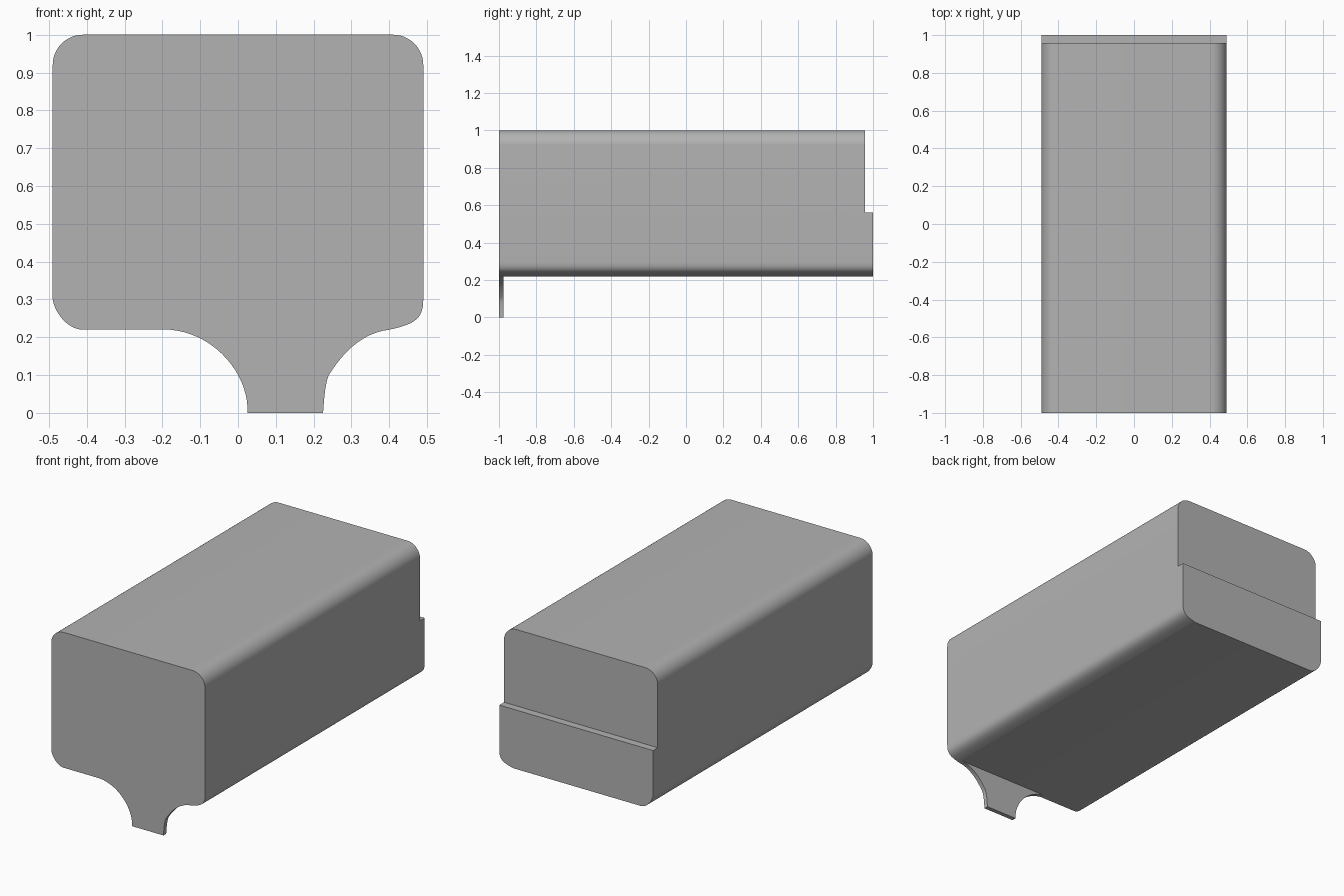
import bpy
import bmesh
import math
from mathutils import Vector

if "Cube" in bpy.data.objects:
    bpy.data.objects.remove(bpy.data.objects["Cube"], do_unlink=True)

HALF, FLOOR, STEP_Z = 0.49, 0.22, 0.56
FRONT, FLANGE, BACK, LEDGE = -1.0, -0.975, 0.957, 1.0


def bezier(a, b, c, d, steps=12):
    """Points along a cubic curve in the x-z plane."""
    a, b, c, d = map(Vector, (a, b, c, d))
    pts = []
    for i in range(steps + 1):
        t = i / steps
        s = 1 - t
        pts.append(a * s**3 + b * (3 * s * s * t) + c * (3 * s * t * t) + d * t**3)
    return pts


def top_corner(side):
    """Rounded upper corner, from the side wall up to the roof."""
    r = 0.08
    return [Vector((side * (HALF - r + r * math.cos(a)), 1 - r + r * math.sin(a)))
            for a in (math.radians(7.5 * i) for i in range(13))]


# Outline of the front panel, including the narrow foot
outline = bezier((-HALF, 0.3), (-0.485, 0.265), (-0.45, FLOOR), (-0.41, FLOOR))
foot_start = len(outline)
outline += bezier((-0.18, FLOOR), (-0.06, 0.21), (0.03, 0.1), (0.025, 0), 18)
outline += bezier((0.225, 0), (0.228, 0.04), (0.23, 0.075), (0.24, 0.1), 6)
outline += bezier((0.24, 0.1), (0.26, 0.13), (0.31, 0.21), (0.4, FLOOR), 14)[1:]
foot_end = len(outline) - 1
outline += bezier((0.4, FLOOR), (0.47, 0.235), (HALF, 0.25), (HALF, 0.3))[1:]
outline += [Vector((HALF, STEP_Z))] + top_corner(1)
outline += top_corner(-1)[::-1] + [Vector((-HALF, STEP_Z))]

bm = bmesh.new()


def extrude(face, distance):
    """Extrude a face along y and return the new end face."""
    geom = bmesh.ops.extrude_face_region(bm, geom=[face])["geom"]
    verts = [g for g in geom if isinstance(g, bmesh.types.BMVert)]
    bmesh.ops.translate(bm, verts=verts, vec=(0, distance, 0))
    return next(g for g in geom if isinstance(g, bmesh.types.BMFace))


def split(face, p, q, keep):
    """Split a face between two outline points; keep picks the wanted half."""
    def nearest(p):
        return min(face.verts, key=lambda v: (Vector((v.co.x, v.co.z)) - p).length)
    other, _ = bmesh.utils.face_split(face, nearest(p), nearest(q))
    return keep((face, other), key=lambda f: f.calc_center_median().z)


# Thin front panel, then the long body behind it, then the low rear ledge
face = bm.faces.new([bm.verts.new((p.x, FRONT, p.y)) for p in outline])
face = extrude(face, FLANGE - FRONT)
face = split(face, outline[foot_start], outline[foot_end], max)
face = extrude(face, BACK - FLANGE)
face = split(face, Vector((-HALF, STEP_Z)), Vector((HALF, STEP_Z)), min)
extrude(face, LEDGE - BACK)

bmesh.ops.dissolve_limit(bm, angle_limit=0.002, verts=bm.verts[:], edges=bm.edges[:])
bmesh.ops.recalc_face_normals(bm, faces=bm.faces[:])
mesh = bpy.data.meshes.new("housing")
bm.to_mesh(mesh)
bm.free()
housing = bpy.data.objects.new("housing", mesh)
bpy.context.collection.objects.link(housing)

# Single plain grey
grey = bpy.data.materials.new("plain grey")
grey.use_nodes = True
colour = (0.45, 0.45, 0.45, 1)
grey.diffuse_color = colour
grey.node_tree.nodes["Principled BSDF"].inputs["Base Color"].default_value = colour
mesh.materials.append(grey)

bpy.context.view_layer.objects.active = housing
housing.select_set(True)
bpy.ops.object.shade_smooth_by_angle(angle=math.radians(35))
